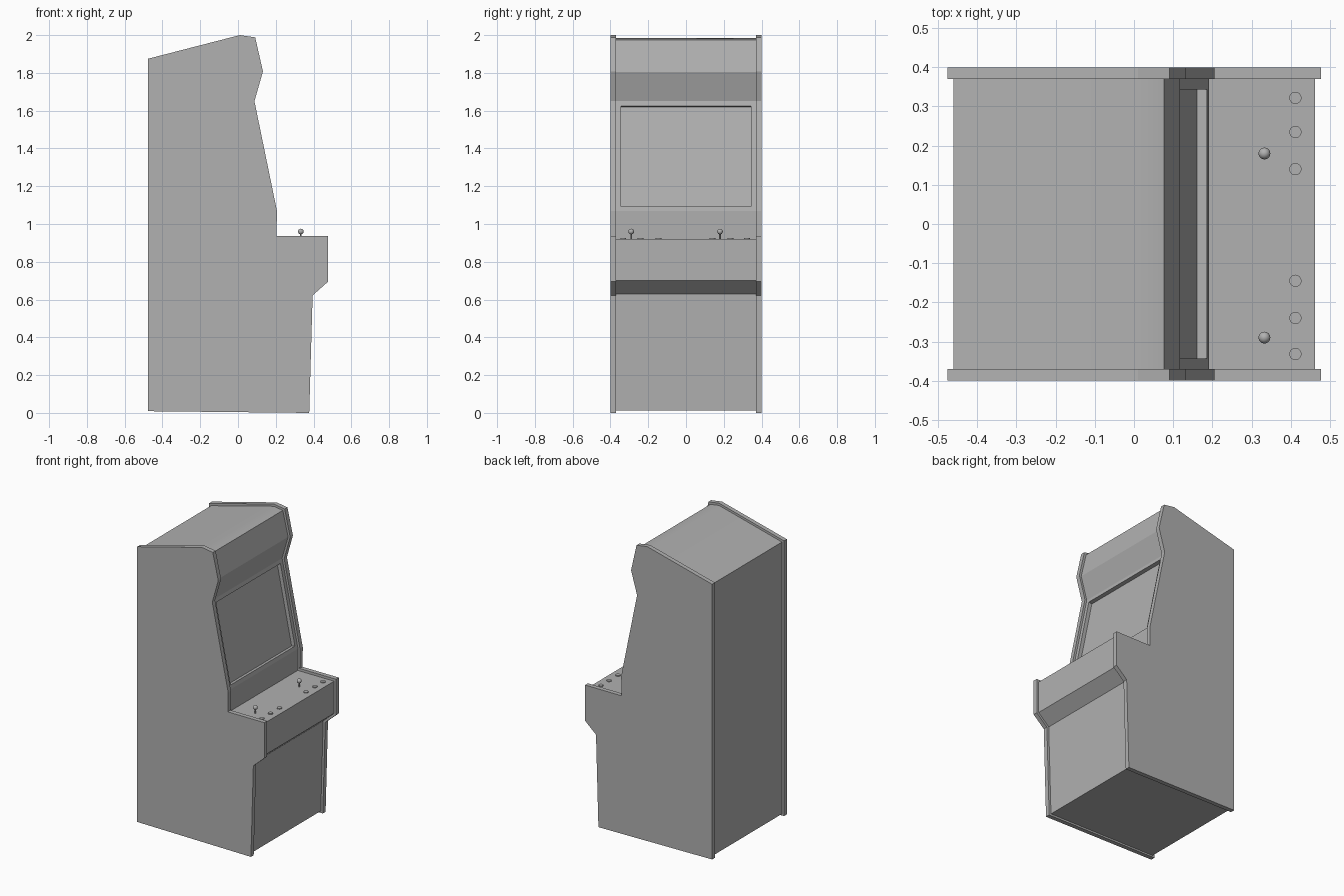
import bpy, bmesh, math
from mathutils import Vector

if "Cube" in bpy.data.objects:
    bpy.data.objects.remove(bpy.data.objects["Cube"])

# Mid-grey finish shared by every part
grey = bpy.data.materials.new("mid_grey")
grey.diffuse_color = (0.44, 0.44, 0.44, 1)
grey.use_nodes = True
grey.node_tree.nodes["Principled BSDF"].inputs["Base Color"].default_value = grey.diffuse_color


def profile_solid(name, pts, y0, y1):
    """Extrude an (x, z) outline from y0 to y1; returns object and open bmesh."""
    bm = bmesh.new()
    face = bm.faces.new([bm.verts.new((x, y0, z)) for x, z in pts])
    ext = bmesh.ops.extrude_face_region(bm, geom=[face])
    verts = [g for g in ext["geom"] if isinstance(g, bmesh.types.BMVert)]
    bmesh.ops.translate(bm, verts=verts, vec=(0, y1 - y0, 0))
    bmesh.ops.recalc_face_normals(bm, faces=bm.faces)
    obj = bpy.data.objects.new(name, bpy.data.meshes.new(name))
    bpy.context.collection.objects.link(obj)
    return obj, bm


def finish(obj, bm):
    bm.to_mesh(obj.data)
    bm.free()
    obj.data.materials.append(grey)


def finish_round(name):
    """Name, colour and smooth the primitive that was just added."""
    obj = bpy.context.object
    obj.name = name
    obj.data.materials.append(grey)
    bpy.ops.object.shade_smooth_by_angle(angle=math.radians(30))


def cylinder(name, r, x, y, z0, z1, sides=24):
    bpy.ops.mesh.primitive_cylinder_add(vertices=sides, radius=r, depth=z1 - z0,
                                        location=(x, y, (z0 + z1) / 2))
    finish_round(name)


# Side panels
side = [(-0.476, 0.009), (0.377, 0), (0.395, 0.622), (0.477, 0.695), (0.477, 0.937),
        (0.204, 0.937), (0.206, 1.07), (0.087, 1.65), (0.132, 1.808), (0.091, 1.988),
        (0.01, 2.0), (-0.476, 1.875)]
for name, y0, y1 in (("side_panel_near", -0.4, -0.37), ("side_panel_far", 0.37, 0.4)):
    finish(*profile_solid(name, side, y0, y1))

# Cabinet body, set in slightly from the side panels
body_pts = [(-0.461, 0.02), (0.362, 0.013), (0.38, 0.629), (0.462, 0.702), (0.462, 0.92),
            (0.189, 0.92), (0.191, 1.068), (0.072, 1.65), (0.117, 1.806), (0.077, 1.975),
            (0.01, 1.985), (-0.461, 1.863)]
body, bm = profile_solid("cabinet_body", body_pts, -0.37, 0.37)

# Recessed screen in the sloping front
screen = min(bm.faces, key=lambda f: (f.calc_center_median() - Vector((0.13, 0, 1.36))).length)
bmesh.ops.inset_region(bm, faces=[screen], thickness=0.026, use_even_offset=True)
normal = screen.normal.copy()
inner = bmesh.ops.extrude_discrete_faces(bm, faces=[screen])["faces"][0]
bmesh.ops.translate(bm, verts=inner.verts, vec=normal * -0.025)

# Only the two roof faces blend smoothly, the rest stays flat
for f in bm.faces:
    f.smooth = f.normal.z > 0.9 and f.calc_center_median().z > 1.8
finish(body, bm)

# Joysticks
for i, y in enumerate((-0.29, 0.18)):
    cylinder(f"joystick_shaft_{i}", 0.004, 0.333, y, 0.915, 0.955, 12)
    bpy.ops.mesh.primitive_uv_sphere_add(segments=24, ring_count=12, radius=0.015,
                                         location=(0.333, y, 0.96))
    finish_round(f"joystick_ball_{i}")

# Buttons
for i, y in enumerate((-0.332, -0.24, -0.145, 0.14, 0.235, 0.322)):
    cylinder(f"button_{i}", 0.0155, 0.412, y, 0.914, 0.926)
